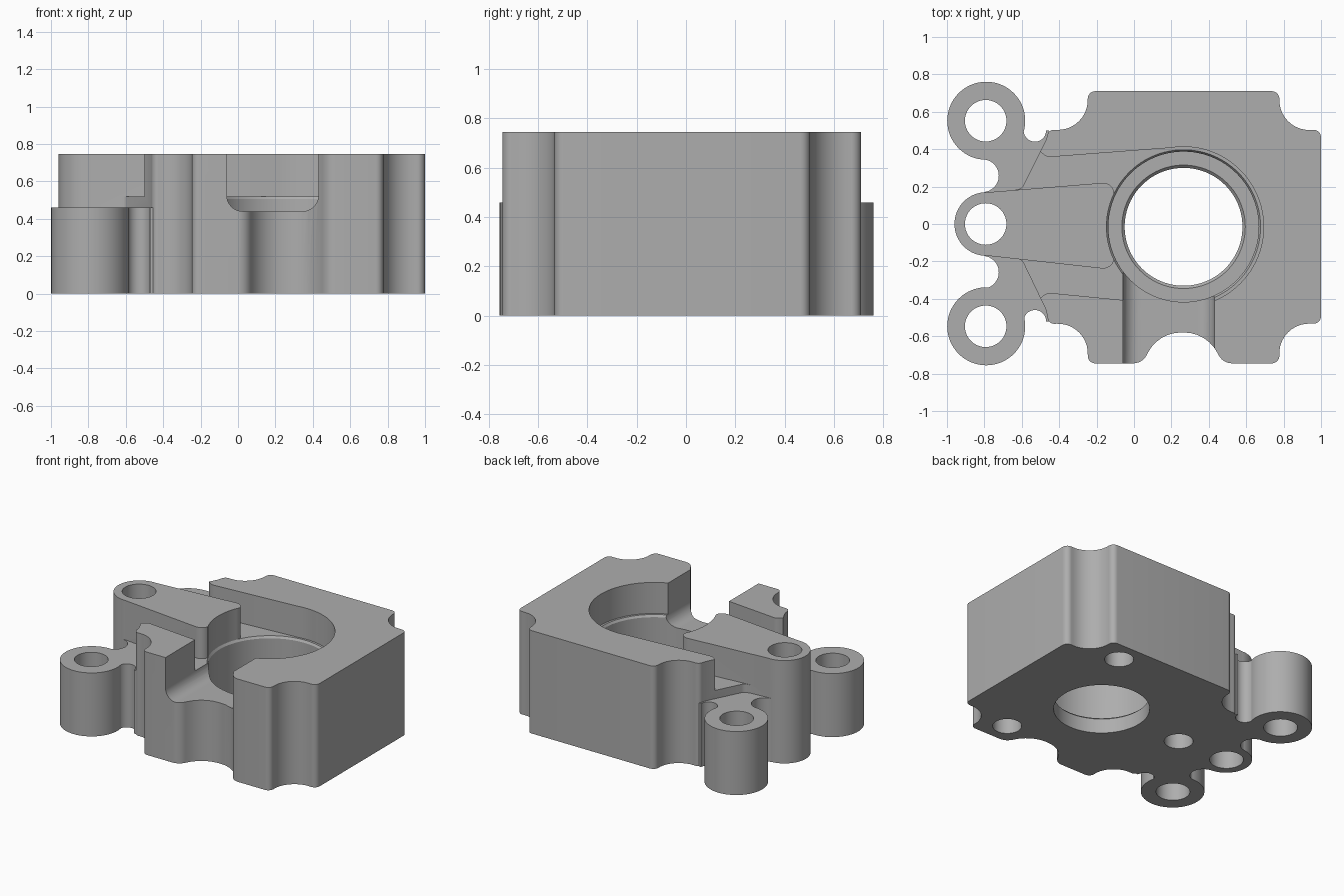
import bpy, bmesh, math
from mathutils import Vector, Matrix

if "Cube" in bpy.data.objects:
    bpy.data.objects.remove(bpy.data.objects["Cube"])

H, FLOOR, LOW = 0.745, 0.52, 0.46      # top, pocket floor, lug height
CX, CY = 0.265, -0.015                 # main bore centre

steel = bpy.data.materials.new("grey_metal")
steel.diffuse_color = (0.42, 0.42, 0.42, 1)
steel.use_nodes = True
steel.node_tree.nodes["Principled BSDF"].inputs["Base Color"].default_value = steel.diffuse_color


def new_object(name, bm):
    bmesh.ops.recalc_face_normals(bm, faces=bm.faces)
    mesh = bpy.data.meshes.new(name)
    bm.to_mesh(mesh)
    bm.free()
    obj = bpy.data.objects.new(name, mesh)
    bpy.context.collection.objects.link(obj)
    mesh.materials.append(steel)
    return obj


def rounded(corners):
    """Polygon points from (x, y, fillet radius) corners."""
    pts, n = [], len(corners)
    for i, (x, y, r) in enumerate(corners):
        p = Vector((x, y))
        if r == 0:
            pts.append(p)
            continue
        a = (Vector(corners[i - 1][:2]) - p).normalized()
        b = (Vector(corners[(i + 1) % n][:2]) - p).normalized()
        half = a.angle(b) / 2
        c = p + (a + b).normalized() * (r / math.sin(half))
        t = r / math.tan(half)
        u, v = p + a * t - c, p + b * t - c
        start, sweep = math.atan2(u.y, u.x), -u.angle_signed(v)
        steps = max(3, int(abs(sweep) / 0.16))
        for k in range(steps + 1):
            ang = start + sweep * k / steps
            pts.append(c + Vector((math.cos(ang), math.sin(ang))) * r)
    return pts


def prism(name, corners, z0, z1, matrix=None):
    bm = bmesh.new()
    face = bm.faces.new([bm.verts.new((p[0], p[1], z0)) for p in rounded(corners)])
    ext = bmesh.ops.extrude_face_region(bm, geom=[face])
    for v in ext["geom"]:
        if isinstance(v, bmesh.types.BMVert):
            v.co.z = z1
    if matrix:
        bm.transform(matrix)
    return new_object(name, bm)


def cylinder(name, x, y, r, z0, z1, seg=64):
    bm = bmesh.new()
    bmesh.ops.create_cone(bm, cap_ends=True, segments=seg, radius1=r, radius2=r, depth=z1 - z0,
                          matrix=Matrix.Translation((x, y, (z0 + z1) / 2)))
    return new_object(name, bm)


def lathe(name, profile, x, y, seg=96):
    """Closed solid of revolution from (radius, z) points."""
    bm = bmesh.new()
    rings = [[bm.verts.new((x + r * math.cos(2 * math.pi * k / seg),
                            y + r * math.sin(2 * math.pi * k / seg), z)) for k in range(seg)]
             for r, z in profile]
    for a, b in zip(rings, rings[1:]):
        for k in range(seg):
            j = (k + 1) % seg
            bm.faces.new((a[k], a[j], b[j], b[k]))
    bm.faces.new(rings[0])
    bm.faces.new(rings[-1])
    return new_object(name, bm)


def combine(target, tool, op):
    mod = target.modifiers.new("cut", 'BOOLEAN')
    mod.operation, mod.object, mod.solver = op, tool, 'EXACT'
    bpy.context.view_layer.objects.active = target
    bpy.ops.object.modifier_apply(modifier=mod.name)
    bpy.data.objects.remove(tool)


def add(target, tool):
    combine(target, tool, 'UNION')


def cut(target, tool):
    combine(target, tool, 'DIFFERENCE')


# Main block outline with scooped corners and front recess
B, F, BR, FR = 0.71, -0.745, 0.5, -0.53
body = prism("housing", [
    (0.045, F, .08), (0.13, -.58, .2), (0.39, -.58, .2), (0.475, F, .08),
    (0.78, F, .04), (0.765, FR + .005, .16), (1, FR - .005, .04),
    (1, BR + .005, .04), (0.765, BR - .005, .16), (0.78, B, .04),
    (-0.25, B, .04), (-0.235, BR - .005, .16), (-0.455, BR + .005, .035),
    (-0.47, 0.45, 0), (-0.60, 0.19, .04), (-0.70, 0.17, 0),
    (-0.70, -0.17, 0), (-0.60, -0.19, .04), (-0.47, -0.46, 0),
    (-0.455, FR - .005, .035), (-0.235, FR + .005, .16), (-0.25, F, .04)], 0, H)

# Open pocket: round seat plus flaring channel to the left
cut(body, cylinder("pocket_cutter", CX, CY, 0.428, FLOOR, 1, 96))
cut(body, prism("channel_cutter", [
    (0.23, 0.41, 0), (-0.465, 0.357, .05), (-0.53, 0.41, 0), (-0.9, 0.41, 0),
    (-0.9, -0.42, 0), (-0.53, -0.42, 0), (-0.465, -0.367, .05), (0.23, -0.435, 0)], FLOOR, 1))

# Low web joining the lugs, with round reliefs
web = prism("web", [(-.8, .5, 0), (-.8, -.52, 0), (-.455, -.52, 0), (-.455, .5, 0)], 0, LOW)
for s, y in ((1, 0.5), (-1, -0.52)):
    cut(web, cylinder("gap_cutter", -0.81, 0.258 * s, 0.087, -1, 1))
    cut(web, cylinder("neck_cutter", -0.53, y, 0.06, -1, 1, 48))
add(body, web)

# Outer lugs and tall centre arm
for y in (-0.547, 0.552):
    add(body, cylinder("lug", -0.79, y, 0.2085, 0, LOW))
add(body, cylinder("arm_end", -0.79, 0, 0.17, 0, H))
add(body, prism("arm", [(-0.79, 0.169, 0), (-0.79, -0.169, 0),
                        (-0.105, -0.245, .06), (-0.105, 0.225, .06)], 0, H))

# Front slot with rounded floor corners
cut(body, prism("slot_cutter", [(-.06, .44, .085), (.43, .44, .085), (.43, 1, 0), (-.06, 1, 0)],
                0.25, 0.9, Matrix.Rotation(math.pi / 2, 4, 'X')))

# Stepped main bore
cut(body, lathe("bore_cutter", [(.315, -.1), (.315, .105), (.33, .12), (.402, .12),
                                (.402, .505), (.412, .52), (.412, 1)], CX, CY))

# Lug holes and blind fixing holes underneath
for y in (-0.547, 0, 0.552):
    cut(body, cylinder("lug_hole", -0.793, y, 0.111, -1, 1))
for k in range(3):
    a = math.pi * (1 + 2 * k) / 3
    cut(body, cylinder("fixing_hole", CX + .66 * math.cos(a), CY + .66 * math.sin(a), 0.095, -1, 0.35))

# Small chamfer around every bottom edge
bm = bmesh.new()
bm.from_mesh(body.data)
bmesh.ops.remove_doubles(bm, verts=bm.verts, dist=0.0005)
bmesh.ops.dissolve_limit(bm, angle_limit=0.005, verts=bm.verts, edges=bm.edges)
bm.normal_update()
rim = [e for e in bm.edges if len(e.link_faces) == 2
       and all(abs(v.co.z) < 1e-4 for v in e.verts)
       and sorted(f.normal.z < -0.9 for f in e.link_faces) == [False, True]]
bmesh.ops.bevel(bm, geom=rim, offset=0.01, segments=1, affect='EDGES', clamp_overlap=True)
bm.to_mesh(body.data)
bm.free()

bpy.context.view_layer.objects.active = body
body.select_set(True)
bpy.ops.object.shade_smooth_by_angle(angle=math.radians(30))
